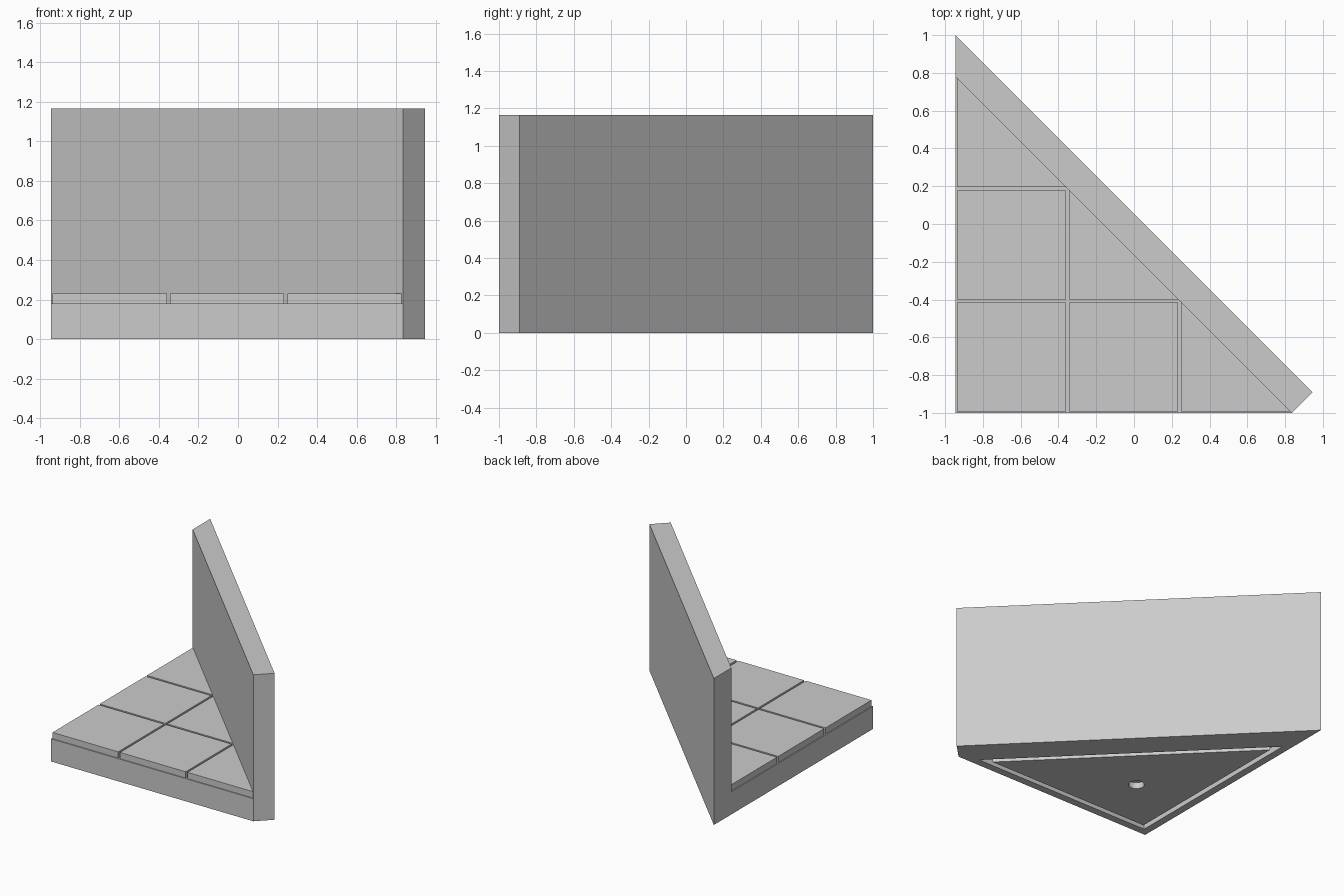
import bpy
import bmesh
import math

if "Cube" in bpy.data.objects:
    bpy.data.objects.remove(bpy.data.objects["Cube"], do_unlink=True)

LEFT, FRONT = -0.945, -1.0   # square corner of the plinth
LEG = 1.78                   # length of the plinth's two square sides
CELL = LEG / 3               # tile pitch
GAP = 0.008                  # tile inset from its cell
BASE_H, TILE_H, WALL_H = 0.18, 0.23, 1.165
DEPTH = 0.05                 # depth of the cuts in the underside

grey = bpy.data.materials.new("light_grey")
grey.use_nodes = True
grey.diffuse_color = (0.6, 0.6, 0.6, 1)
grey.node_tree.nodes["Principled BSDF"].inputs["Base Color"].default_value = (0.6, 0.6, 0.6, 1)


def finish(name, bm):
    bmesh.ops.recalc_face_normals(bm, faces=bm.faces)
    mesh = bpy.data.meshes.new(name)
    bm.to_mesh(mesh)
    bm.free()
    mesh.materials.append(grey)
    obj = bpy.data.objects.new(name, mesh)
    bpy.context.collection.objects.link(obj)
    return obj


def prism(name, outline, z0, z1):
    """Extrude a flat outline from z0 to z1."""
    bm = bmesh.new()
    face = bm.faces.new([bm.verts.new((x, y, z0)) for x, y in outline])
    top = bmesh.ops.extrude_face_region(bm, geom=[face])["geom"]
    verts = [v for v in top if isinstance(v, bmesh.types.BMVert)]
    bmesh.ops.translate(bm, verts=verts, vec=(0, 0, z1 - z0))
    return finish(name, bm)


def ring(name, outer, inner, z0, z1):
    """Closed band between two matching outlines."""
    bm = bmesh.new()
    loops = [[bm.verts.new((x, y, z)) for x, y in line]
             for line, z in ((outer, z0), (outer, z1), (inner, z1), (inner, z0))]
    n = len(outer)
    for a, b in zip(loops, loops[1:] + loops[:1]):
        for i in range(n):
            j = (i + 1) % n
            bm.faces.new((a[i], a[j], b[j], b[i]))
    return finish(name, bm)


def triangle(inset):
    """Plinth triangle moved inwards evenly on all sides."""
    x, y = LEFT + inset, FRONT + inset
    leg = LEG - inset * (2 + math.sqrt(2))
    return [(x, y), (x + leg, y), (x, y + leg)]


def cut(obj, cutter):
    """Subtract a cutter, bake the result and drop the cutter."""
    cutter.hide_render = True
    mod = obj.modifiers.new("cut", "BOOLEAN")
    mod.operation = "DIFFERENCE"
    mod.solver = "EXACT"
    mod.object = cutter
    graph = bpy.context.evaluated_depsgraph_get()
    mesh = bpy.data.meshes.new_from_object(obj.evaluated_get(graph))
    obj.modifiers.clear()
    obj.data = mesh
    bpy.data.objects.remove(cutter, do_unlink=True)


# Triangular plinth with a groove and a round socket underneath
plinth = prism("plinth", triangle(0), 0, BASE_H)
cut(plinth, ring("groove_cutter", triangle(0.06), triangle(0.10), -0.05, DEPTH))
radius = LEG * (1 - math.sqrt(0.5))
cx, cy = LEFT + radius, FRONT + radius
circle = [(cx + 0.058 * math.cos(a), cy + 0.058 * math.sin(a))
          for a in (math.tau * i / 32 for i in range(32))]
cut(plinth, prism("socket_cutter", circle, -0.05, DEPTH))

# Diagonal wall along the long side, cut square at the right end
prism("back_wall", [(LEFT + LEG, FRONT), (-LEFT, FRONT + 0.11),
                    (LEFT, 1.0), (LEFT, FRONT + LEG)], 0, WALL_H)

# Floor tiles: whole squares, and half squares against the wall
for row in range(3):
    for col in range(3 - row):
        x0, y0 = LEFT + col * CELL + GAP, FRONT + row * CELL + GAP
        x1, y1 = x0 + CELL - 2 * GAP, y0 + CELL - 2 * GAP
        if row + col < 2:
            outline = [(x0, y0), (x1, y0), (x1, y1), (x0, y1)]
        else:
            side = CELL - 2 * GAP
            outline = [(x0, y0), (x0 + side, y0), (x0, y0 + side)]
        prism(f"floor_tile_{row + 1}_{col + 1}", outline, BASE_H, TILE_H)
